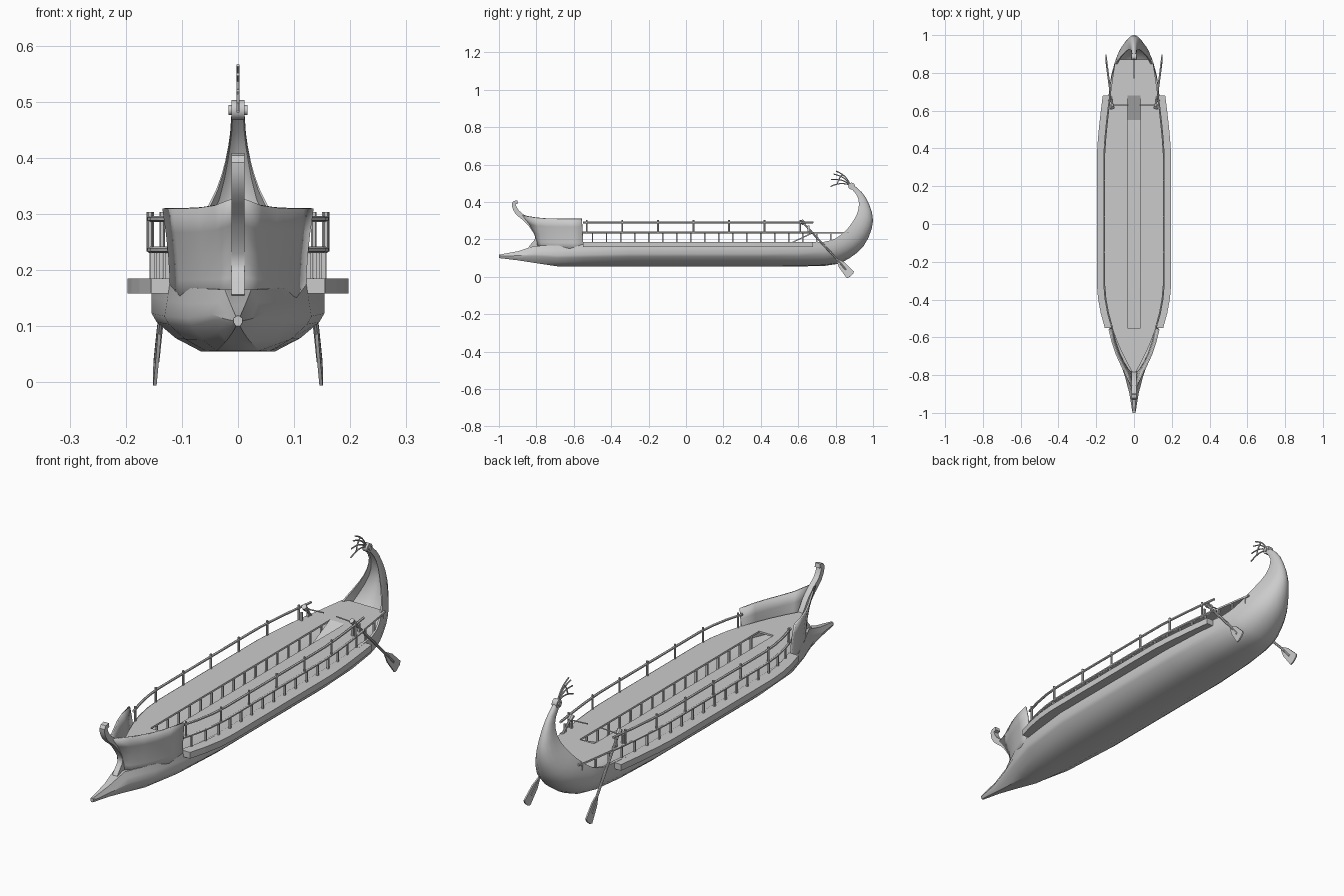
import bpy, bmesh, math
from mathutils import Vector

if "Cube" in bpy.data.objects:
    bpy.data.objects.remove(bpy.data.objects["Cube"])


def finish(name, bm, mirror=False, smooth=None):
    bmesh.ops.remove_doubles(bm, verts=bm.verts, dist=1e-5)
    bmesh.ops.recalc_face_normals(bm, faces=bm.faces)
    me = bpy.data.meshes.new(name)
    bm.to_mesh(me)
    bm.free()
    ob = bpy.data.objects.new(name, me)
    bpy.context.collection.objects.link(ob)
    if smooth:
        bpy.ops.object.select_all(action='DESELECT')
        ob.select_set(True)
        bpy.context.view_layer.objects.active = ob
        bpy.ops.object.shade_smooth_by_angle(angle=math.radians(smooth))
    if mirror:
        ob.modifiers.new("mirror", 'MIRROR')
    return ob


def loft(bm, rings, closed=True, caps=True):
    vs = [[bm.verts.new(p) for p in r] for r in rings]
    n = len(vs[0])
    for a, b in zip(vs, vs[1:]):
        for i in range(n if closed else n - 1):
            j = (i + 1) % n
            bm.faces.new((a[i], a[j], b[j], b[i]))
    if caps:
        bm.faces.new(vs[0])
        bm.faces.new(vs[-1])


def slab(name, outline, z0, z1):
    bm = bmesh.new()
    loft(bm, [[(x, y, z) for x, y in outline] for z in (z0, z1)])
    return finish(name, bm, True)


def tube(bm, pts, r, sides=8):
    pts = [Vector(p) for p in pts]
    rings = []
    for i, p in enumerate(pts):
        d = (pts[min(i + 1, len(pts) - 1)] - pts[max(i - 1, 0)]).normalized()
        u = d.cross(Vector((0, 0, 1)) if abs(d.z) < .9 else Vector((1, 0, 0))).normalized()
        v = d.cross(u)
        rings.append([p + r * (u * math.cos(a) + v * math.sin(a))
                      for a in (2 * math.pi * (k + .5) / sides for k in range(sides))])
    loft(bm, rings)


def spline(pts, steps=3):
    # smooth curve through tuples of any length
    P = [[2 * a - b for a, b in zip(pts[0], pts[1])], *pts, [2 * a - b for a, b in zip(pts[-1], pts[-2])]]
    out = []
    for a, b, c, d in zip(P, P[1:], P[2:], P[3:]):
        for t in (k / steps for k in range(steps)):
            out.append([q + .5 * t * (r - p + t * (2 * p - 5 * q + 4 * r - s + t * (3 * (q - r) + s - p)))
                        for p, q, r, s in zip(a, b, c, d)])
    return out + [list(pts[-1])]


def half_width(y):
    # half width of the upper deck: straight sides, tapering to both ends
    if y < -.3:
        return .158 * (1 - ((-.3 - y) / .5) ** 1.9) if y > -.8 else 0
    return .158 - .06 * (max(0, y - .35) / .52) ** 1.4


# hull: the long body (y, keel z, sheer z, half width), then the upswept stern (keel y,z, sheer y,z, half width)
body = [(-1, .1, .118, .008), (-.9, .088, .136, .024), (-.81, .074, .165, .047), (-.69, .056, .168, .088),
        (-.55, .055, .175, .131), (-.3, .055, .185, .154), (.4, .055, .185, .154), (.6, .055, .185, .143)]
stern = spline([(.74, .058, .74, .187, .126), (.84, .08, .8, .205, .113), (.95, .165, .866, .26, .085),
                (1, .3, .917, .343, .039), (.96, .425, .92, .42, .017), (.89, .497, .875, .483, .011)])
flat = [(0, 0), (.43, 0), (.72, .18), (.94, .4), (1, .52), (1, .75)]
rnd = [(0, 0), (.38, .05), (.7, .18), (.92, .4), (1, .62), (1.02, .82)]
bm = bmesh.new()
rings = []
for yk, zk, yt, zt, w in [(y, k, y, t, w) for y, k, t, w in body] + stern:
    b = min(1, max(0, (yk - .5) / .34))                       # bilge grows rounder aft
    tu = 1 if yk > -.4 else .93 if yk > -.7 else .5           # ram narrows to a ridge
    dep = 0 if yk < -.7 else .1 + .4 * min(1, max(0, (yk - .7) / .2)) * min(1, (.51 - zk) / .15)
    half = [(f[0] + (r[0] - f[0]) * b, f[1] + (r[1] - f[1]) * b) for f, r in zip(flat, rnd)]
    half[5] = (half[5][0] * (tu + 1) / 2, half[5][1])
    half += [(tu, 1), (tu * .92, 1), (tu * .82, 1 - dep * .6), (tu * .45, 1 - dep * .9), (0, 1 - dep)]
    full = half + [(-u, v) for u, v in half[-2:0:-1]]
    rings.append([(u * w, yk + (yt - yk) * v, zk + (zt - zk) * v) for u, v in full])
loft(bm, rings)
finish("hull", bm, smooth=35)

# upper deck with the long central opening
edge = [-.79 + 1.66 * i / 30 for i in range(31)]
slab("upper_deck", [(0, -.8)] + [(half_width(y), y) for y in edge] +
     [(0, .87), (0, .68), (.035, .68), (.035, -.55), (0, -.55)], .232, .24)

# outrigger ledges along both sides, following the deck edge
run = [-.55 + 1.23 * i / 16 for i in range(17)]
slab("outrigger", [(half_width(y) + .039, y) for y in run] +
     [(half_width(y) - .008, y) for y in reversed(run)], .158, .185)

# ramp from the lower floor to the upper deck
bm = bmesh.new()
loft(bm, [[(x, .55, .172), (x, .55, .178), (x, .68, .24), (x, .68, .232)] for x in (-.035, .035)])
finish("deck_ramp", bm)

# short posts that carry the deck, outside and along the opening
bm = bmesh.new()
for i in range(19):
    y = -.5 + .075 * i
    for x in [half_width(y) - .004] + ([.039] if y < .68 else []):
        tube(bm, [(x, y, .17), (x, y, .234)], .0055, 4)
finish("deck_posts", bm, True)

# hand rails and their posts
bm = bmesh.new()
for z in (.236, .291):
    tube(bm, [(half_width(y), y, z) for y in run], .0055, 6)
for i in range(7):
    y = -.53 + .19 * i
    tube(bm, [(half_width(y), y, .235), (half_width(y), y, .303)], .005, 6)
finish("railing", bm, True)

# flared bow screens
foot = [(-.55, .117), (-.62, .1), (-.68, .08), (-.73, .057), (-.77, .032), (-.79, .008)]
bm = bmesh.new()
rings = []
for i, (y, x) in enumerate(foot):
    s = i / 5
    flare, rake, high = .014 * (1 - s ** 3), -.075 * s ** 5 - .008, .17 + .018 * s ** 5
    rings.append([(x + flare * t * t, y + rake * t * t, .14 + high * t) for t in (0, .25, .5, .75, 1)])
loft(bm, rings, closed=False, caps=False)
ob = finish("bow_screen", bm, True, smooth=40)
m = ob.modifiers.new("thickness", 'SOLIDIFY')
m.thickness, m.offset = .008, 0
ob.modifiers.move(1, 0)

# stem post with curled head, a flat bar that thins upward
path = spline([(-.83, .145), (-.79, .21), (-.838, .29), (-.902, .345), (-.921, .39), (-.9, .4)])
bm = bmesh.new()
rings = []
for i, (y, z) in enumerate(path):
    a, b = path[max(i - 1, 0)], path[min(i + 1, len(path) - 1)]
    d = Vector((b[0] - a[0], b[1] - a[1])).normalized() * (.018 - .01 * i / len(path))
    rings.append([(s * .012, y - k * d.y, z + k * d.x) for s, k in ((-1, -1), (1, -1), (1, 1), (-1, 1))])
loft(bm, rings)
finish("stem_post", bm, smooth=40)

# ram tip
bm = bmesh.new()
tube(bm, [(0, -1, .11), (0, -.94, .112)], .009, 6)
finish("ram_tip", bm)

# stern scroll and fan of strands
bm = bmesh.new()
for w, r in ((.012, .018), (.017, .009)):
    tube(bm, [(-w, .885, .485), (w, .885, .485)], r, 16)
finish("stern_scroll", bm, smooth=40)
bm = bmesh.new()
root = Vector((0, .88, .49))
for deg in (184, 164, 147, 136):
    a = math.radians(deg)
    d, n = Vector((0, math.cos(a), math.sin(a))), Vector((0, -math.sin(a), math.cos(a)))
    tube(bm, [root + d * .108 * t / 6 - n * .012 * math.sin(math.pi * t / 6) for t in range(7)], .003, 6)
tube(bm, [root + Vector((0, math.cos(a), math.sin(a))) * .07
          for a in (math.radians(g) for g in range(130, 180, 8))], .003, 6)
finish("stern_fan", bm, smooth=40)

# steering oars with flat blades, tillers and mounting blocks
top, neck, tip = Vector((.114, .615, .3)), Vector((.14, .81, .09)), Vector((.149, .885, .002))
bm = bmesh.new()
tube(bm, [top, neck, tip.lerp(neck, .4)], .0055, 8)
tube(bm, [top, top.lerp(neck, .08)], .011, 8)
tube(bm, [(.117, .63, .285), (.03, .63, .29)], .003, 6)
d = (tip - neck).normalized()
side = Vector((0, -d.z, d.y)).normalized()
thick = d.cross(side).normalized() * .003
loft(bm, [[neck.lerp(tip, t) + side * w * s + thick * k for s, k in ((-1, -1), (1, -1), (1, 1), (-1, 1))]
          for t, w in ((0, .007), (.3, .02), (.9, .026), (.96, .014))])
for y in (.61, .655):
    tube(bm, [(.122, y, .235), (.122, y, .275)], .006, 4)
finish("steering_oar", bm, True, smooth=40)
